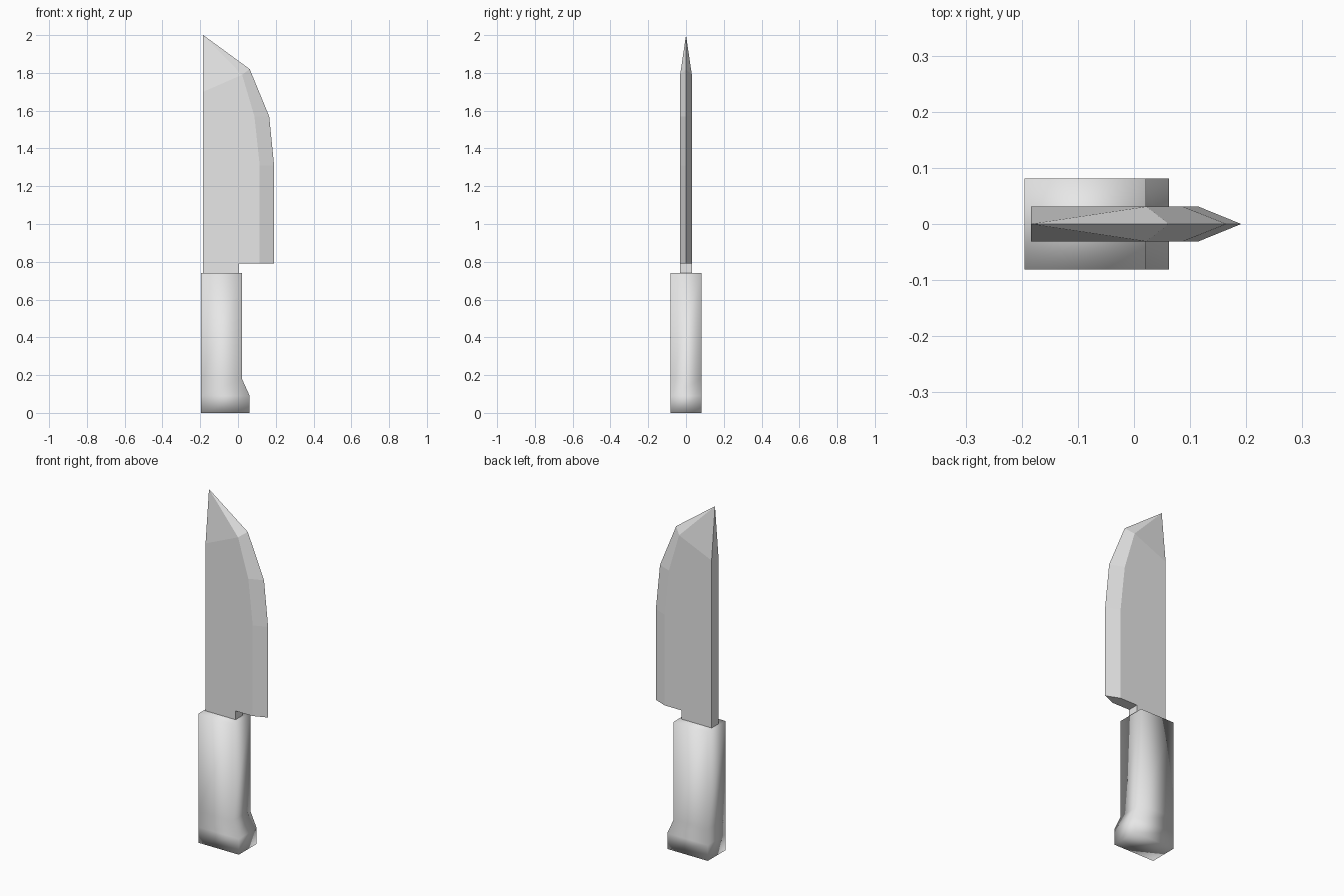
import bpy, bmesh

cube = bpy.data.objects.get("Cube")
if cube:
    bpy.data.objects.remove(cube, do_unlink=True)

grey = bpy.data.materials.new("pale_grey")
grey.diffuse_color = (0.8, 0.8, 0.8, 1)
grey.use_nodes = True
grey.node_tree.nodes["Principled BSDF"].inputs["Base Color"].default_value = (0.8, 0.8, 0.8, 1)


def finish(name, bm, smooth):
    bmesh.ops.recalc_face_normals(bm, faces=bm.faces)
    for f in bm.faces:
        f.smooth = smooth
    mesh = bpy.data.meshes.new(name)
    bm.to_mesh(mesh)
    bm.free()
    mesh.materials.append(grey)
    obj = bpy.data.objects.new(name, mesh)
    bpy.context.collection.objects.link(obj)
    return obj


# Handle: stacked rectangular sections, flaring at the pommel
bm = bmesh.new()
back, half = -0.195, 0.081
rings = []
for z, front in [(0, 0.062), (0.09, 0.062), (0.18, 0.021), (0.74, 0.021)]:
    corners = [(back, -half), (front, -half), (front, half), (back, half)]
    rings.append([bm.verts.new((x, y, z)) for x, y in corners])
for low, high in zip(rings, rings[1:]):
    for i in range(4):
        j = (i + 1) % 4
        bm.faces.new((low[i], low[j], high[j], high[i]))
bm.faces.new(rings[0])
bm.faces.new(rings[-1])
finish("handle", bm, True)

# Blade: two flat cheeks, ground edge bevels and a pointed tip
spine, thick = -0.184, 0.031
cheek = [(spine, 0.735), (0.006, 0.735), (0.006, 0.79), (0.115, 0.79),
         (0.115, 1.31), (0.087, 1.57), (0.022, 1.79), (spine, 1.70)]
edge = [(0.191, 0.79), (0.191, 1.31), (0.165, 1.57), (0.062, 1.82)]

bm = bmesh.new()
tip = bm.verts.new((spine, 0, 2.0))
cutting = [bm.verts.new((x, 0, z)) for x, z in edge]
sides = []
for y in (-thick, thick):
    s = [bm.verts.new((x, y, z)) for x, z in cheek]
    sides.append(s)
    bm.faces.new(s)
    bm.faces.new((s[7], s[6], tip))
    bm.faces.new((s[6], cutting[3], tip))
    for i in range(3):
        bm.faces.new((s[3 + i], cutting[i], cutting[i + 1], s[4 + i]))

# Spine, base, neck and heel join the two cheeks
a, b = sides
for i, j in [(7, 0), (0, 1), (1, 2), (2, 3)]:
    bm.faces.new((a[i], a[j], b[j], b[i]))
bm.faces.new((a[3], cutting[0], b[3]))
bm.faces.new((a[7], b[7], tip))
finish("blade", bm, False)
